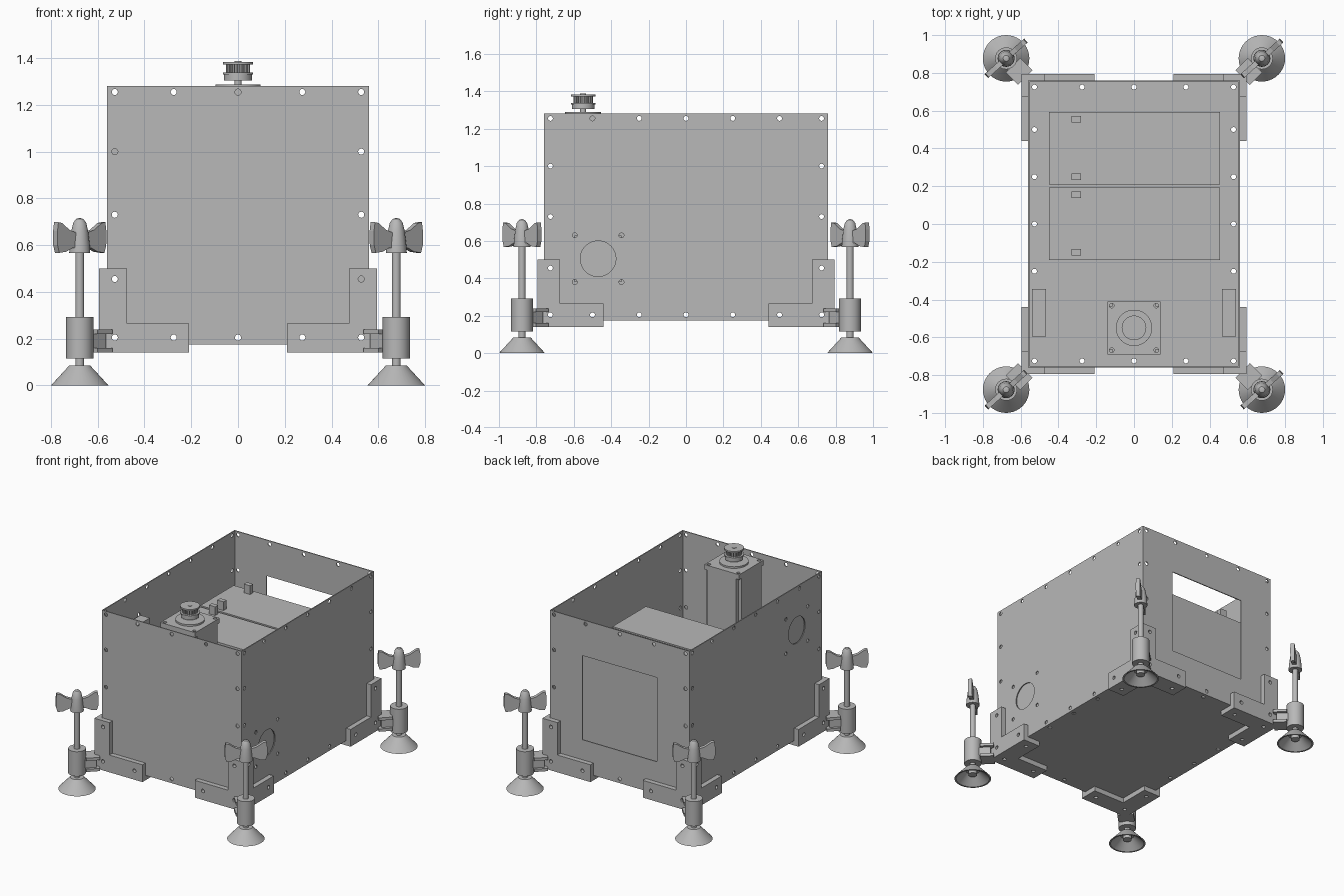
import bpy, bmesh, math
from mathutils import Vector, Matrix

if "Cube" in bpy.data.objects:
    bpy.data.objects.remove(bpy.data.objects["Cube"], do_unlink=True)

GREY = (0.48, 0.48, 0.48, 1)
metal = bpy.data.materials.new("plain_grey")
metal.use_nodes = True
metal.diffuse_color = GREY
metal.node_tree.nodes["Principled BSDF"].inputs["Base Color"].default_value = GREY

W, D, H = 0.56, 0.76, 1.28      # box half width, half depth, top
FLOOR, T = 0.175, 0.007         # floor height, sheet thickness
POST_X, POST_Y = 0.677, 0.877   # levelling foot position


def finish(name, bm):
    bmesh.ops.recalc_face_normals(bm, faces=bm.faces)
    mesh = bpy.data.meshes.new(name)
    bm.to_mesh(mesh)
    bm.free()
    mesh.materials.append(metal)
    ob = bpy.data.objects.new(name, mesh)
    bpy.context.collection.objects.link(ob)
    return ob


def activate(ob):
    bpy.ops.object.select_all(action='DESELECT')
    ob.select_set(True)
    bpy.context.view_layer.objects.active = ob


def smooth(ob):
    activate(ob)
    bpy.ops.object.shade_smooth_by_angle(angle=math.radians(35))


def apply_mod(ob, kind, **settings):
    mod = ob.modifiers.new(kind.title(), kind)
    for key, value in settings.items():
        setattr(mod, key, value)
    activate(ob)
    bpy.ops.object.modifier_apply(modifier=mod.name)


def four_corners(ob):
    apply_mod(ob, 'MIRROR', use_axis=(True, True, False), use_mirror_merge=False)


def to_axis(axis, u, v, t):
    return {'x': (t, u, v), 'y': (u, t, v), 'z': (u, v, t)}[axis]


def add_prism(bm, outline, axis, lo, hi):
    face = bm.faces.new([bm.verts.new(to_axis(axis, u, v, lo)) for u, v in outline])
    new = bmesh.ops.extrude_face_region(bm, geom=[face])["geom"]
    move = Vector(to_axis(axis, 0, 0, hi - lo))
    bmesh.ops.translate(bm, vec=move, verts=[g for g in new if isinstance(g, bmesh.types.BMVert)])


def prism(name, outline, axis, lo, hi):
    bm = bmesh.new()
    add_prism(bm, outline, axis, lo, hi)
    return finish(name, bm)


def rect(u0, u1, v0, v1):
    return [(u0, v0), (u1, v0), (u1, v1), (u0, v1)]


def circle(u, v, r, n=16):
    return [(u + r * math.cos(2 * math.pi * i / n), v + r * math.sin(2 * math.pi * i / n)) for i in range(n)]


def lathe(name, profile, x, y, steps=40):
    bm = bmesh.new()
    verts = [bm.verts.new((r, 0, z)) for r, z in profile]
    edges = [bm.edges.new(pair) for pair in zip(verts, verts[1:])]
    bmesh.ops.spin(bm, geom=verts + edges, cent=(0, 0, 0), axis=(0, 0, 1),
                   angle=2 * math.pi, steps=steps)
    bmesh.ops.remove_doubles(bm, verts=bm.verts, dist=0.0001)
    bmesh.ops.translate(bm, vec=(x, y, 0), verts=bm.verts)
    ob = finish(name, bm)
    smooth(ob)
    return ob


def cut(ob, outlines, axis, lo, hi):
    bm = bmesh.new()
    for outline in outlines:
        add_prism(bm, outline, axis, lo, hi)
    cutter = finish("cutter", bm)
    cutter.hide_render = True
    apply_mod(ob, 'BOOLEAN', operation='DIFFERENCE', solver='EXACT', object=cutter)
    bpy.data.objects.remove(cutter, do_unlink=True)


# Rivet hole patterns around the edge of each panel
def border(us, vs):
    spots = [(u, v) for u in us for v in vs if u in (us[0], us[-1]) or v in (vs[0], vs[-1])]
    return [circle(u, v, 0.013) for u, v in spots]


xs = [-0.527, -0.275, 0, 0.275, 0.527]
ys = [-0.725, -0.5, -0.25, 0, 0.25, 0.5, 0.725]
zs = [0.205, 0.455, 0.73, 1.0, 1.255]
holes = {'x': border(ys, zs), 'y': border(xs, zs), 'z': border(xs, ys)}

# Sheet metal box, open at the top
FAN_Y, FAN = -0.47, 0.125
floor = prism("floor_panel", rect(-W, W, -D, D), 'z', FLOOR, FLOOR + T)
cut(floor, holes['z'], 'z', 0.1, 0.3)

front = prism("front_panel", rect(-W, W, FLOOR + T, H), 'y', -D, -D + T)
cut(front, holes['y'], 'y', -0.9, -0.6)

back = prism("back_panel", rect(-W, W, FLOOR + T, H), 'y', D - T, D)
cut(back, holes['y'] + [rect(-0.3, 0.3, 0.41, 1.02)], 'y', 0.6, 0.9)

for side, sx, fan_z in (("left", 1, 0.505), ("right", -1, 0.965)):
    lo, hi = sorted((sx * W, sx * (W - T)))
    wall = prism(side + "_panel", rect(-D + T, D - T, FLOOR + T, H), 'x', lo, hi)
    fan_holes = [circle(FAN_Y, fan_z, 0.095, 48)]
    fan_holes += [circle(FAN_Y + a * FAN, fan_z + b * FAN, 0.013) for a in (-1, 1) for b in (-1, 1)]
    cut(wall, holes['x'] + fan_holes, 'x', lo - 0.1, hi + 0.1)
    # Fan body behind the round opening
    lo, hi = sorted((sx * 0.465, sx * 0.54))
    prism(side + "_fan", rect(FAN_Y - FAN, FAN_Y + FAN, fan_z - FAN, fan_z + FAN), 'x', lo, hi)

# Corner brackets: front, side and bottom L plates
OUT = 0.035
X1, Y1, Z0 = W + OUT, D + OUT, 0.14


def ell(u0, u1, v0, v1, arm_u, arm_v):
    return [(u0, v0), (u1, v0), (u1, v1), (u1 - arm_u, v1), (u1 - arm_u, v0 + arm_v), (u0, v0 + arm_v)]


plate = prism("bracket_end_plate", ell(0.21, X1, Z0, 0.5, 0.12, 0.125), 'y', D, Y1)
cut(plate, holes['y'], 'y', 0.7, 0.9)
four_corners(plate)

plate = prism("bracket_side_plate", ell(0.44, D, Z0, 0.5, 0.085, 0.125), 'x', W, X1)
cut(plate, holes['x'], 'x', 0.5, 0.7)
four_corners(plate)

bottom = [(0.21, D), (W, D), (W, 0.44), (W - 0.1, 0.44), (W - 0.1, D - 0.1), (0.21, D - 0.1)]
plate = prism("bracket_bottom_plate", bottom, 'z', Z0, FLOOR)
cut(plate, holes['z'], 'z', 0.1, 0.3)
four_corners(plate)


# Diagonal clevis joining each bracket to its post
def diagonal(name, a, b, half, lo, hi):
    k = half * math.sqrt(0.5)
    gap = POST_Y - POST_X
    outline = [(a - k, a + gap + k), (a + k, a + gap - k), (b + k, b + gap - k), (b - k, b + gap + k)]
    four_corners(prism(name, outline, 'z', lo, hi))


diagonal("lower_lug", 0.575, 0.64, 0.055, 0.14, 0.16)
diagonal("upper_lug", 0.575, 0.64, 0.055, 0.22, 0.24)
diagonal("post_arm", 0.59, 0.66, 0.035, 0.16, 0.22)

# Levelling feet: cup, threaded rod and sleeve
four_corners(lathe("suction_foot", [(0, 0.085), (0.045, 0.085), (0.123, 0), (0.112, 0), (0.045, 0.06),
                                    (0.03, 0.06), (0.03, 0.03), (0, 0.03)], POST_X, POST_Y))
four_corners(lathe("foot_rod", [(0, 0.07), (0.019, 0.07), (0.019, 0.6), (0, 0.6)], POST_X, POST_Y, 24))
four_corners(lathe("post_sleeve", [(0, 0.115), (0.058, 0.115), (0.058, 0.293), (0, 0.293)], POST_X, POST_Y))

# Wing nuts, all turned the same way
wing = [(0.02, 0.59), (0.055, 0.588), (0.09, 0.572), (0.13, 0.567), (0.14, 0.6),
        (0.141, 0.66), (0.135, 0.698), (0.115, 0.695), (0.07, 0.665), (0.02, 0.65)]
for sx in (-1, 1):
    for sy in (-1, 1):
        lathe("wing_nut_hub", [(0, 0.567), (0.045, 0.567), (0.043, 0.6), (0.036, 0.66), (0.028, 0.695),
                               (0.016, 0.712), (0, 0.717)], sx * POST_X, sy * POST_Y, 24)
        bm = bmesh.new()
        for s in (-1, 1):
            add_prism(bm, [(s * u, v) for u, v in wing], 'y', -0.014, 0.014)
        turn = Matrix.Translation((sx * POST_X, sy * POST_Y, 0)) @ Matrix.Rotation(math.radians(42), 4, 'Z')
        bmesh.ops.transform(bm, matrix=turn, verts=bm.verts)
        finish("wing_nut_wings", bm)

# Batteries with terminals
for y0, y1 in ((0.21, 0.593), (-0.19, 0.193)):
    prism("battery", rect(-0.45, 0.455, y0, y1), 'z', 0.27, 0.972)
    for y in (y0 + 0.04, y1 - 0.038):
        prism("battery_terminal", rect(-0.33, -0.28, y - 0.017, y + 0.017), 'z', 0.972, 1.035)

# Motor: notched body between square end plates
MY, R, N = -0.55, 0.14, 0.115
cross = []
for a, b in ((1, 1), (-1, 1), (-1, -1), (1, -1)):
    corner = [(a * R, MY + b * N), (a * N, MY + b * N), (a * N, MY + b * R)]
    cross += corner if a * b > 0 else corner[::-1]
prism("motor_body", cross, 'z', 0.75, 1.24)
cap = prism("motor_top_plate", rect(-R, R, MY - R, MY + R), 'z', 1.24, 1.276)
cut(cap, [circle(a * 0.118, MY + b * 0.118, 0.012) for a in (-1, 1) for b in (-1, 1)], 'z', 1.2, 1.3)
prism("motor_bottom_plate", rect(-R, R, MY - R, MY + R), 'z', 0.7, 0.75)
lathe("motor_collar", [(0, 1.27), (0.096, 1.27), (0.096, 1.288), (0, 1.288)], 0, MY)

# Toothed belt pulley on the shaft
lathe("motor_shaft", [(0, 1.28), (0.016, 1.28), (0.016, 1.387), (0, 1.387)], 0, MY, 24)
lathe("pulley_hub", [(0, 1.305), (0.06, 1.305), (0.06, 1.33), (0.065, 1.33), (0.065, 1.338), (0, 1.338)], 0, MY)
teeth = []
for i in range(20):
    for step, r in ((0, 0.043), (0.4, 0.043), (0.5, 0.052), (0.9, 0.052)):
        ang = 2 * math.pi * (i + step) / 20
        teeth.append((r * math.cos(ang), MY + r * math.sin(ang)))
prism("pulley_teeth", teeth, 'z', 1.338, 1.373)
lathe("pulley_top_flange", [(0, 1.373), (0.065, 1.373), (0.065, 1.384), (0, 1.384)], 0, MY)
